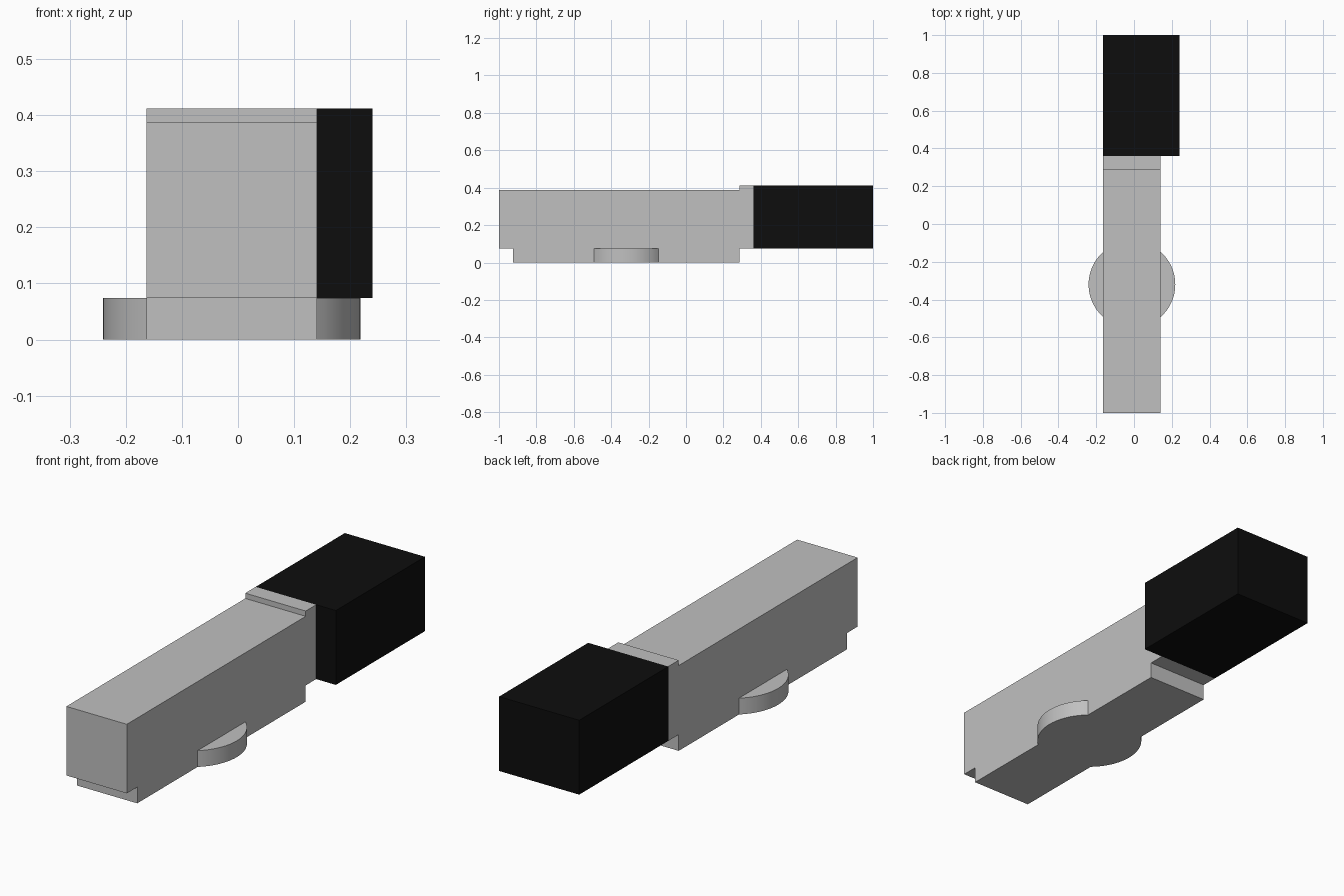
import bpy
import bmesh
import math
from mathutils import Vector

cube = bpy.data.objects.get("Cube")
if cube:
    bpy.data.objects.remove(cube, do_unlink=True)


def material(name, colour):
    mat = bpy.data.materials.new(name)
    mat.use_nodes = True
    mat.diffuse_color = colour
    mat.node_tree.nodes["Principled BSDF"].inputs["Base Color"].default_value = colour
    return mat


def prism(name, points, direction, mat, smooth=False):
    """Extrude a flat outline along a direction into a closed solid."""
    bm = bmesh.new()
    face = bm.faces.new([bm.verts.new(p) for p in points])
    result = bmesh.ops.extrude_face_region(bm, geom=[face], use_keep_orig=True)
    verts = [g for g in result["geom"] if isinstance(g, bmesh.types.BMVert)]
    bmesh.ops.translate(bm, verts=verts, vec=Vector(direction))
    bmesh.ops.recalc_face_normals(bm, faces=bm.faces[:])
    mesh = bpy.data.meshes.new(name)
    bm.to_mesh(mesh)
    bm.free()
    mesh.materials.append(mat)
    obj = bpy.data.objects.new(name, mesh)
    bpy.context.collection.objects.link(obj)
    if smooth:
        bpy.ops.object.select_all(action="DESELECT")
        obj.select_set(True)
        bpy.context.view_layer.objects.active = obj
        bpy.ops.object.shade_smooth_by_angle(angle=math.radians(30))
    return obj


grey = material("light grey", (0.527, 0.527, 0.527, 1))
black = material("black", (0.004, 0.004, 0.004, 1))

LEFT, RIGHT = 0.141, -0.163      # side planes of the body
STEP, DECK, TOP = 0.074, 0.388, 0.412
COLLAR_FRONT, COLLAR_BACK = 0.285, 0.36

# Body with the recessed base and raised rear collar, as one side profile
profile = [(-0.925, 0), (COLLAR_FRONT, 0), (COLLAR_FRONT, STEP),
           (COLLAR_BACK, STEP), (COLLAR_BACK, TOP), (COLLAR_FRONT, TOP),
           (COLLAR_FRONT, DECK), (-1, DECK), (-1, STEP), (-0.925, STEP)]
prism("body", [(RIGHT, y, z) for y, z in profile], (LEFT - RIGHT, 0, 0), grey)

# Rounded lobes of the disc that stand out from both sides of the base
centre_x, centre_y, radius = (LEFT + RIGHT) / 2, -0.32, 0.2295
half_angle = math.acos((LEFT - RIGHT) / 2 / radius)
steps = 24
for name, side in (("left_lobe", 1), ("right_lobe", -1)):
    arc = []
    for i in range(steps + 1):
        a = half_angle * (2 * i / steps - 1)
        arc.append((centre_x + side * radius * math.cos(a),
                    centre_y + radius * math.sin(a), 0))
    prism(name, arc, (0, 0, STEP), grey, smooth=True)

# Black block behind the collar, wider towards the left
block = [(RIGHT, STEP), (0.24, STEP), (0.24, TOP), (RIGHT, TOP)]
prism("rear_block", [(x, COLLAR_BACK, z) for x, z in block],
      (0, 1 - COLLAR_BACK, 0), black)
